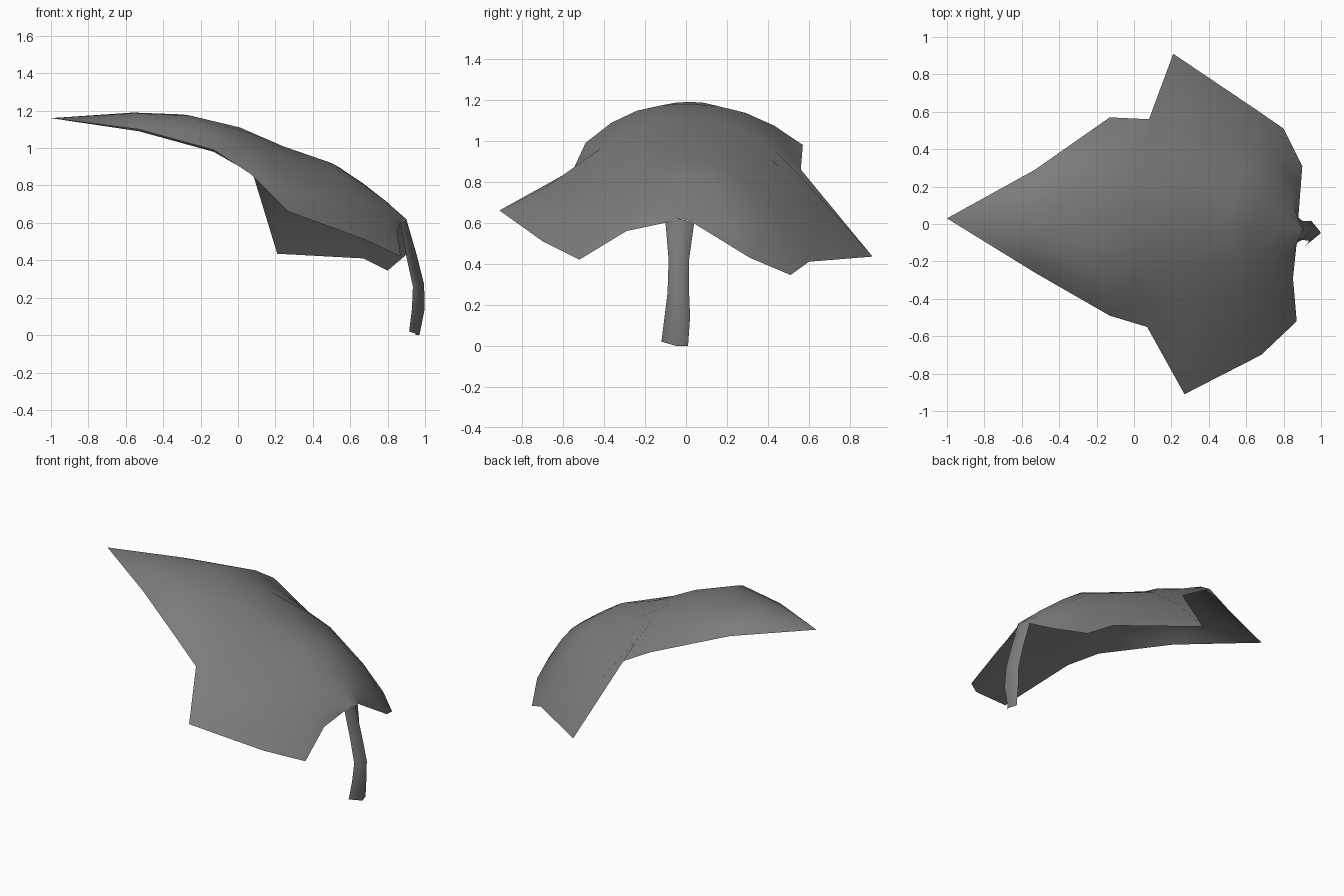
import bpy
import bmesh
from mathutils import Vector

cube = bpy.data.objects.get("Cube")
if cube:
    bpy.data.objects.remove(cube, do_unlink=True)

grey = bpy.data.materials.new("leaf_grey")
grey.use_nodes = True
colour = (0.2, 0.2, 0.2, 1)
grey.diffuse_color = colour
bsdf = grey.node_tree.nodes["Principled BSDF"]
bsdf.inputs["Base Color"].default_value = colour
bsdf.inputs["Roughness"].default_value = 0.8


def loft(name, rows):
    """Skin a list of equally long point rows into a smooth thin sheet."""
    bm = bmesh.new()
    grid = [[bm.verts.new(p) for p in row] for row in rows]
    for a, b in zip(grid, grid[1:]):
        for i in range(len(a) - 1):
            bm.faces.new((a[i], b[i], b[i + 1], a[i + 1]))
    bmesh.ops.remove_doubles(bm, verts=bm.verts[:], dist=0.0005)
    mesh = bpy.data.meshes.new(name)
    bm.to_mesh(mesh)
    bm.free()
    mesh.materials.append(grey)
    obj = bpy.data.objects.new(name, mesh)
    bpy.context.collection.objects.link(obj)
    for poly in mesh.polygons:
        poly.use_smooth = True


# Leaf ribs from tip to stalk: right margin, midrib, left margin,
# then how flat-topped the right and left halves are
tip = (-1, 0.03, 1.16)
ribs = [
    (tip, tip, tip, 2, 2),
    ((-0.53, -0.26, 1.10), (-0.56, 0.02, 1.19), (-0.53, 0.29, 1.09), 2.2, 2.2),
    ((-0.13, -0.49, 0.99), (-0.30, 0.01, 1.18), (-0.13, 0.57, 0.98), 2.5, 2.2),
    ((0.07, -0.55, 0.86), (0.01, 0, 1.11), (0.08, 0.56, 0.86), 1.9, 2.0),
    ((0.27, -0.91, 0.66), (0.24, -0.01, 1.01), (0.21, 0.91, 0.435), 1.35, 2.1),
    ((0.68, -0.70, 0.51), (0.50, -0.02, 0.92), (0.67, 0.60, 0.41), 1.3, 2.2),
    ((0.87, -0.52, 0.42), (0.63, -0.02, 0.835), (0.80, 0.51, 0.345), 1.3, 2.1),
    ((0.85, -0.29, 0.56), (0.78, -0.03, 0.725), (0.90, 0.31, 0.43), 1.3, 1.8),
    ((0.87, -0.10, 0.60), (0.90, -0.03, 0.62), (0.87, 0.04, 0.60), 1.5, 1.5),
]
STEPS = 4


def arch(right, middle, left, right_power, left_power):
    """Arched cross-section, flat at the midrib and steep at the margins."""
    middle = Vector(middle)
    row = []
    for i in range(-STEPS, STEPS + 1):
        t = abs(i) / STEPS
        edge, power = (Vector(left), left_power) if i > 0 else (Vector(right), right_power)
        p = middle.lerp(edge, t)
        p.z = middle.z + (edge.z - middle.z) * t ** power
        row.append(p)
    return row


# Thin leaf blade
loft("leaf_blade", [arch(*rib) for rib in ribs])

# Folded, curved stalk: right edge, outer ridge, left edge
loft("leaf_stalk", [
    ((0.87, -0.10, 0.60), (0.90, -0.03, 0.62), (0.87, 0.04, 0.60)),
    ((0.90, -0.085, 0.42), (0.955, -0.035, 0.43), (0.905, 0.015, 0.42)),
    ((0.935, -0.09, 0.26), (0.995, -0.04, 0.27), (0.94, 0.015, 0.26)),
    ((0.93, -0.105, 0.14), (0.998, -0.05, 0.14), (0.945, 0.02, 0.14)),
    ((0.915, -0.12, 0.02), (0.97, -0.05, 0), (0.95, 0.01, 0)),
])
